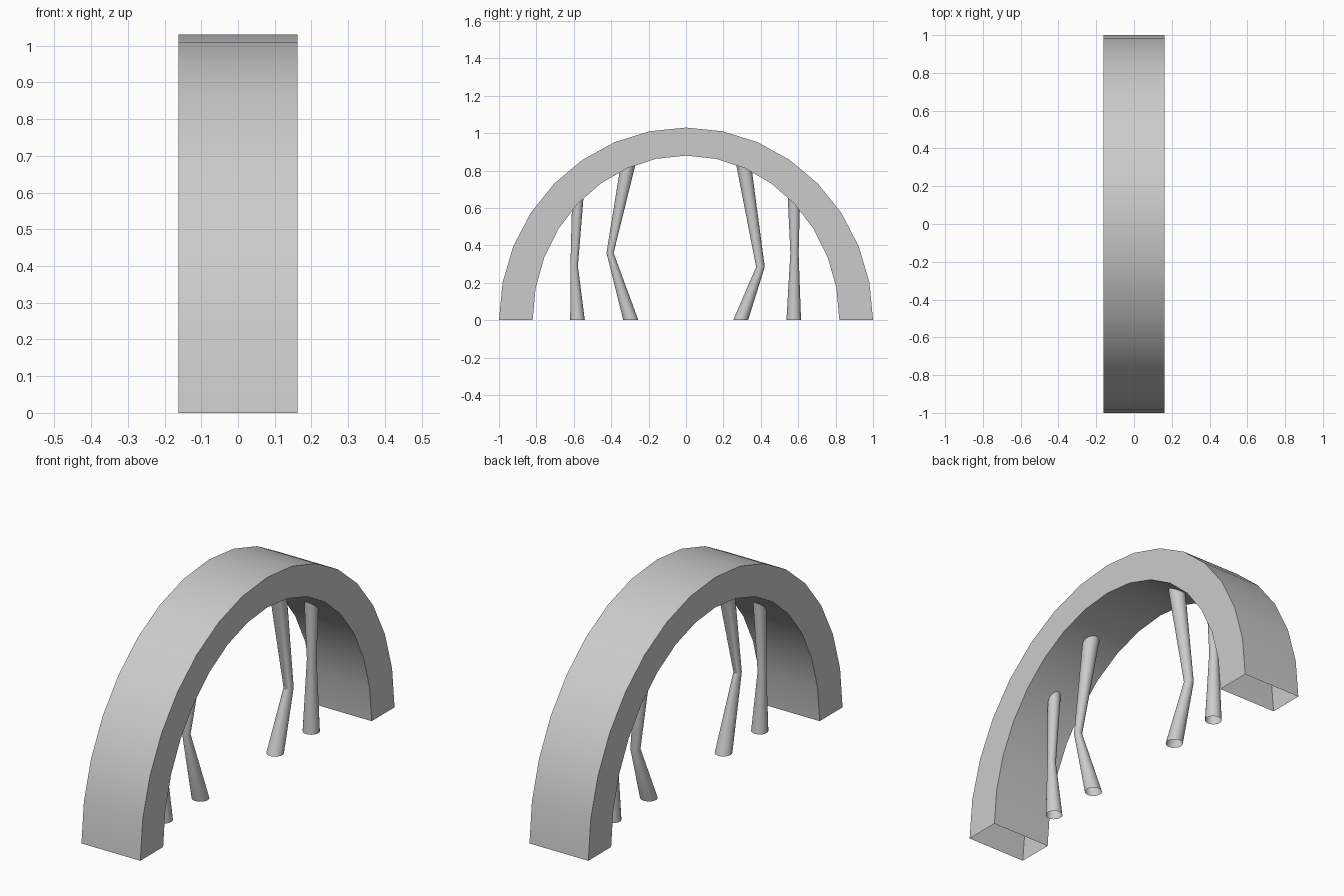
import bpy, bmesh
from math import sin, cos, pi

if "Cube" in bpy.data.objects:
    bpy.data.objects.remove(bpy.data.objects["Cube"])

ARCH_SEGMENTS = 16
LEG_SIDES = 20
HALF_DEPTH = 0.162


def finish(name, bm):
    """Turn a bmesh into a named object with smooth faces and crisp edges."""
    bmesh.ops.recalc_face_normals(bm, faces=bm.faces[:])
    mesh = bpy.data.meshes.new(name)
    bm.to_mesh(mesh)
    bm.free()
    obj = bpy.data.objects.new(name, mesh)
    bpy.context.collection.objects.link(obj)
    bpy.ops.object.select_all(action='DESELECT')
    obj.select_set(True)
    bpy.context.view_layer.objects.active = obj
    bpy.ops.object.shade_smooth_by_angle(angle=pi / 6)
    return obj


def bridge(bm, rings, closed=True):
    """Join successive rings of vertices with quads."""
    for a, b in zip(rings, rings[1:]):
        n = len(a)
        for i in range(n if closed else n - 1):
            j = (i + 1) % n
            bm.faces.new((a[i], a[j], b[j], b[i]))


def make_arch():
    # rectangular section swept along a half ellipse, open at both feet
    bm = bmesh.new()
    rings = []
    for i in range(ARCH_SEGMENTS + 1):
        t = pi * i / ARCH_SEGMENTS
        corners = [(-HALF_DEPTH, 1.0, 1.03), (HALF_DEPTH, 1.0, 1.03),
                   (HALF_DEPTH, 0.82, 0.88), (-HALF_DEPTH, 0.82, 0.88)]
        rings.append([bm.verts.new((x, w * cos(t), h * sin(t)))
                      for x, w, h in corners])
    bridge(bm, rings)
    return finish("arch", bm)


def make_leg(name, sections):
    # open bent tube; each section is (y, z, radius)
    bm = bmesh.new()
    rings = []
    for y, z, r in sections:
        rings.append([bm.verts.new((r * cos(2 * pi * k / LEG_SIDES),
                                    y + r * sin(2 * pi * k / LEG_SIDES), z))
                      for k in range(LEG_SIDES)])
    bridge(bm, rings)
    return finish(name, bm)


make_arch()

# foot, knee and top of each leg; tops are buried in the arch
legs = {
    "front_outer_leg": [(-0.580, 0, 0.039), (-0.598, 0.29, 0.020), (-0.577, 0.68, 0.031)],
    "front_inner_leg": [(-0.295, 0, 0.040), (-0.406, 0.36, 0.019), (-0.302, 0.87, 0.041)],
    "back_inner_leg": [(0.292, 0, 0.040), (0.398, 0.285, 0.023), (0.302, 0.87, 0.041)],
    "back_outer_leg": [(0.576, 0, 0.039), (0.580, 0.36, 0.022), (0.577, 0.68, 0.034)],
}
for leg_name, leg_sections in legs.items():
    make_leg(leg_name, leg_sections)
